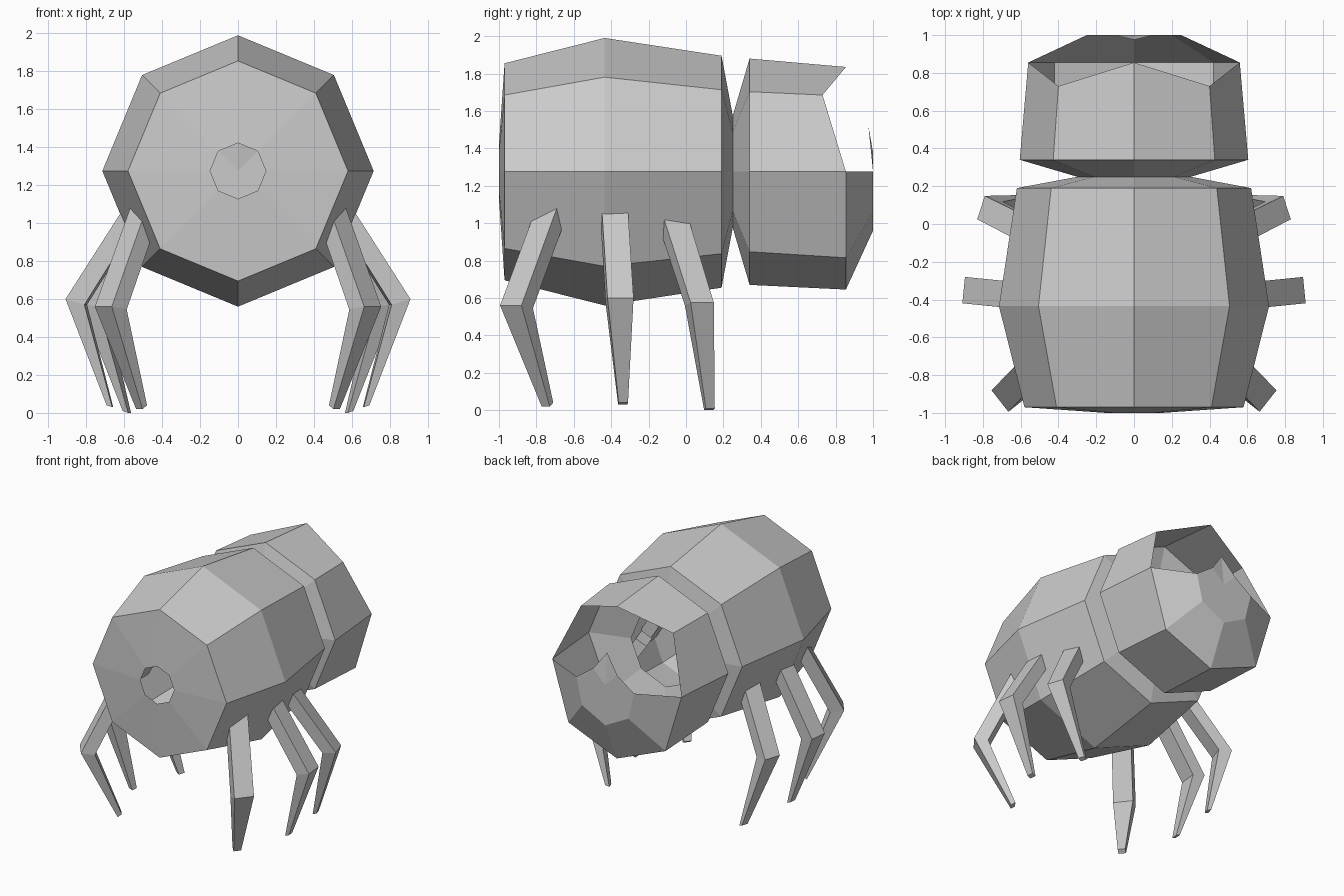
import bpy, bmesh
from math import cos, sin, pi
from mathutils import Vector

if "Cube" in bpy.data.objects:
    bpy.data.objects.remove(bpy.data.objects["Cube"])

CZ = 1.275  # height of the body axis


def ring(y, r):
    """Octagon around the body axis, starting at +x and passing over the top."""
    return [Vector((r * cos(k * pi / 4), y, CZ + r * sin(k * pi / 4))) for k in range(8)]


def finish(name, bm):
    bmesh.ops.recalc_face_normals(bm, faces=bm.faces)
    me = bpy.data.meshes.new(name)
    bm.to_mesh(me)
    bm.free()
    ob = bpy.data.objects.new(name, me)
    bpy.context.collection.objects.link(ob)
    return ob


def bridge(bm, a, b, steps=range(8)):
    for k in steps:
        j = (k + 1) % 8
        bm.faces.new((a[k], a[j], b[j], b[k]))


# Abdomen: open octagonal shell with a small hole at the front, open neck at the rear
bm = bmesh.new()
rings = [[bm.verts.new(p) for p in ring(y, r)] for y, r in
         [(-1.0, 0.147), (-0.97, 0.58), (-0.435, 0.715), (0.19, 0.62), (0.25, 0.3)]]
for a, b in zip(rings, rings[1:]):
    bridge(bm, a, b)
finish("abdomen_shell", bm)

# Head: shell from the neck to an uneven rim, with a half-closed face plate
bm = bmesh.new()
neck = [bm.verts.new(p) for p in ring(0.25, 0.3)]
collar = [bm.verts.new(p) for p in ring(0.34, 0.605)]


def symmetric(right, top, bottom):
    """Eight verts from three right-hand points (side, upper, lower) plus top and bottom."""
    side, up, low = right
    m = lambda p: (-p[0], p[1], p[2])
    return [bm.verts.new(p) for p in (side, up, top, m(up), m(side), m(low), bottom, low)]


rim = symmetric([(0.56, 0.855, CZ), (0.4, 0.73, 1.685), (0.42, 0.855, 0.815)],
                (0, 0.855, 1.835), (0, 0.855, 0.645))
plate = symmetric([(0.25, 1.0, CZ), (0.104, 1.0, 1.379), (0.2, 1.0, 1.065)],
                  (0, 0.975, 1.52), (0, 1.0, 0.96))
bridge(bm, neck, collar)
bridge(bm, collar, rim)
bridge(bm, rim, plate, range(4, 8))      # lower half only, upper half is open
centre = bm.verts.new((0, 1.0, CZ))
for k in range(8):
    bm.faces.new((plate[k], plate[(k + 1) % 8], centre))
finish("head_shell", bm)


# Legs: four-sided, bent at the knee; each section is
# (outer edge midpoint, width, depth, height change of the inner edge)
def leg(name, out, sections, sx):
    n = Vector((out[0], out[1], 0)).normalized()
    t = Vector((-n.y, n.x, 0))
    bm = bmesh.new()
    loops = []
    for mid, w, d, dz in sections:
        c, inn = Vector(mid), Vector((0, 0, dz)) - n * d
        pts = (c - t * w / 2, c + t * w / 2, c + t * w / 2 + inn, c - t * w / 2 + inn)
        loops.append([bm.verts.new((p.x * sx, p.y, p.z)) for p in pts])
    for a, b in zip(loops, loops[1:]):
        for k in range(4):
            j = (k + 1) % 4
            bm.faces.new((a[k], a[j], b[j], b[k]))
    bm.faces.new(loops[0])
    bm.faces.new(loops[-1])
    finish(name, bm)


LEGS = {
    "front_leg": ((0.79, -0.62), [((0.50, -0.72, 1.15), 0.14, 0.08, -0.05),
                                  ((0.71, -0.937, 0.56), 0.145, 0.10, -0.015),
                                  ((0.52, -0.75, 0.02), 0.055, 0.03, 0.02)]),
    "middle_leg": ((0.993, 0.1), [((0.55, -0.385, 1.15), 0.14, 0.08, -0.05),
                                  ((0.902, -0.35, 0.60), 0.14, 0.10, -0.03),
                                  ((0.69, -0.335, 0.04), 0.05, 0.03, -0.01)]),
    "rear_leg": ((0.95, 0.31), [((0.47, -0.085, 1.13), 0.14, 0.08, -0.05),
                                ((0.81, 0.087, 0.575), 0.13, 0.10, -0.015),
                                ((0.60, 0.13, 0.01), 0.05, 0.03, -0.01)]),
}
for name, (out, sections) in LEGS.items():
    for side, sx in (("right", 1), ("left", -1)):
        leg(f"{name}_{side}", out, sections, sx)
